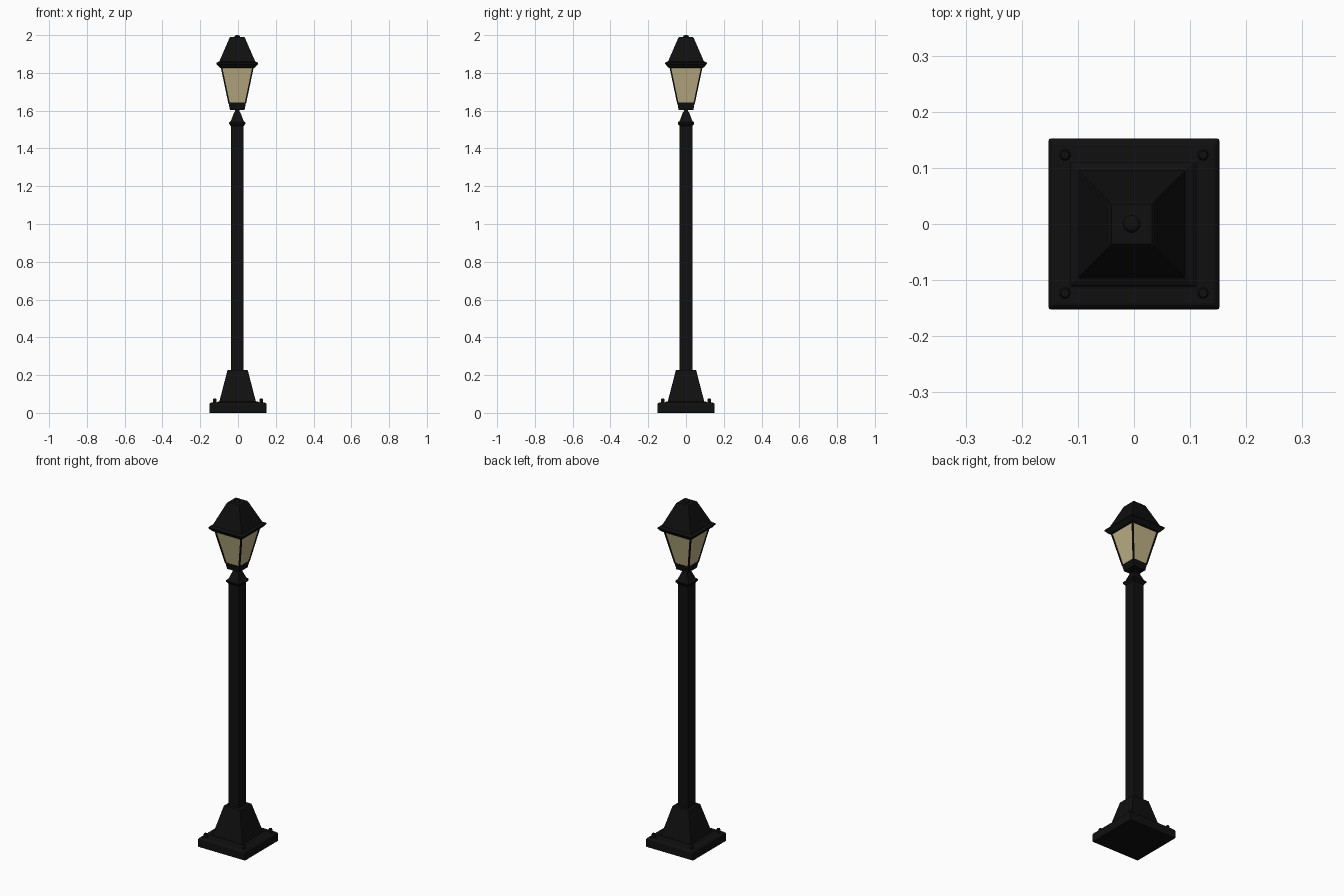
import bpy, bmesh, math
from mathutils import Vector

if "Cube" in bpy.data.objects:
    bpy.data.objects.remove(bpy.data.objects["Cube"])


def material(name, color):
    m = bpy.data.materials.new(name)
    m.diffuse_color = (*color, 1)
    m.use_nodes = True
    m.node_tree.nodes["Principled BSDF"].inputs["Base Color"].default_value = m.diffuse_color
    return m


iron = material("black_iron", (0.005, 0.005, 0.005))
pane = material("warm_glass", (0.52, 0.44, 0.24))
CX = -0.004  # the column and lantern sit a hair left of the plate


def loft(name, profile, mat=iron, x=0.0, y=0.0, sides=4, bevel=0.0):
    """Stack of regular rings from (half width, z) pairs, capped at both ends."""
    bm = bmesh.new()
    k = 1 / math.cos(math.pi / sides)
    rings = []
    for r, z in profile:
        ring = []
        for i in range(sides):
            a = 2 * math.pi * (i + 0.5) / sides
            ring.append(bm.verts.new((x + r * k * math.cos(a), y + r * k * math.sin(a), z)))
        rings.append(ring)
    for lo, hi in zip(rings, rings[1:]):
        for i in range(sides):
            j = (i + 1) % sides
            bm.faces.new((lo[i], lo[j], hi[j], hi[i]))
    bm.faces.new(rings[0][::-1])
    bm.faces.new(rings[-1])
    me = bpy.data.meshes.new(name)
    bm.to_mesh(me)
    bm.free()
    ob = bpy.data.objects.new(name, me)
    bpy.context.collection.objects.link(ob)
    me.materials.append(mat)
    if bevel:
        b = ob.modifiers.new("bevel", "BEVEL")
        b.width, b.segments, b.limit_method = bevel, 2, "ANGLE"
    return ob


# Base plate with a raised step, and the tapered foot
loft("base_plate", [(0.152, 0), (0.152, 0.046), (0.144, 0.054), (0.112, 0.054), (0.109, 0.059)],
     bevel=0.003)
loft("foot", [(0.098, 0.055), (0.053, 0.228)], x=CX / 2, bevel=0.003)

# Anchor bolts in the plate corners
for sx in (-1, 1):
    for sy in (-1, 1):
        loft("anchor_bolt", [(0.010, 0.05), (0.010, 0.069), (0.007, 0.076)],
             x=sx * 0.123, y=sy * 0.123, sides=12)

# Square post
loft("post", [(0.034, 0.22), (0.034, 1.53)], x=CX, bevel=0.003)

# Post cap: lip, sloped sides and a slim neck up to the lantern
loft("post_cap", [(0.034, 1.518), (0.043, 1.530), (0.043, 1.538), (0.034, 1.545),
                  (0.017, 1.590), (0.010, 1.597)], x=CX)
loft("neck", [(0.011, 1.59), (0.011, 1.61)], x=CX, sides=12)

# Lantern cup, glass body and corner bars
loft("lantern_cup", [(0.039, 1.604), (0.046, 1.642)], x=CX)
loft("glass", [(0.044, 1.638), (0.085, 1.838)], pane, x=CX)
for sx in (-1, 1):
    for sy in (-1, 1):
        bar = loft("corner_bar", [(0.004, 0), (0.004, 1)])
        low, high = Vector((sx * 0.043, sy * 0.043)), Vector((sx * 0.084, sy * 0.084))
        for v in bar.data.vertices:
            t = v.co.z
            p = low.lerp(high, t)
            v.co = (CX + p.x + v.co.x, p.y + v.co.y, 1.638 + 0.195 * t)

# Roof with a flared brim, and the small round finial
loft("roof", [(0.089, 1.826), (0.097, 1.832), (0.110, 1.847), (0.110, 1.854), (0.095, 1.861),
              (0.040, 1.987), (0.036, 1.991)], x=CX)
finial = loft("finial", [(0.015, 1.985), (0.015, 1.993), (0.011, 1.998), (0.005, 2.0)],
              x=CX, sides=16)
